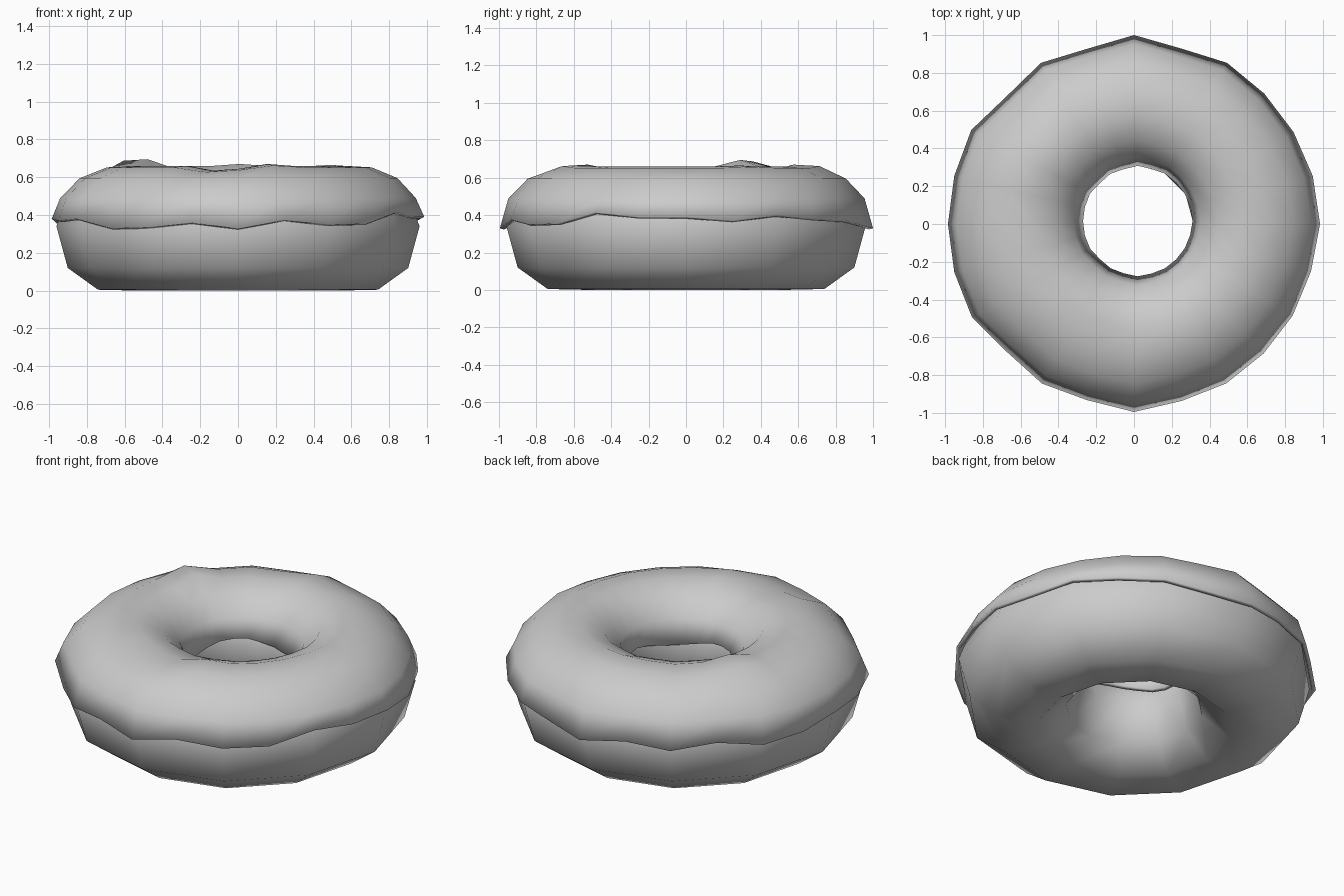
import bpy, bmesh, math

if "Cube" in bpy.data.objects:
    bpy.data.objects.remove(bpy.data.objects["Cube"])


def lathe(name, rings, closed):
    """Skin a list of rings (each a list of points) into a revolved surface."""
    bm = bmesh.new()
    rows = [[bm.verts.new(p) for p in ring] for ring in rings]
    n = len(rows[0])
    last = len(rows) if closed else len(rows) - 1
    for i in range(last):
        a, b = rows[i], rows[(i + 1) % len(rows)]
        for j in range(n):
            k = (j + 1) % n
            bm.faces.new((a[j], a[k], b[k], b[j]))
    bm.normal_update()
    for f in bm.faces:
        f.smooth = True
    me = bpy.data.meshes.new(name)
    bm.to_mesh(me)
    bm.free()
    ob = bpy.data.objects.new(name, me)
    bpy.context.collection.objects.link(ob)
    return ob


# Dough: 12-sided ring, profile runs up the outside and down the hole
dough_profile = [(0.52, 0.0), (0.74, 0.005), (0.90, 0.12), (0.96, 0.34), (0.90, 0.50),
                 (0.76, 0.60), (0.50, 0.60), (0.37, 0.50), (0.315, 0.34), (0.37, 0.12)]
dough_rings = [[(r * math.cos(j * math.pi / 6), r * math.sin(j * math.pi / 6), z)
                for j in range(12)] for r, z in dough_profile]
lathe("dough", dough_rings, True)

# Icing: 24 columns from angle 0, with uneven rim height and rim radius
rim_z = [.39, .37, .40, .38, .37, .35, .33, .36, .34, .37, .34, .35,
         .38, .37, .38, .33, .335, .36, .33, .375, .35, .355, .415, .39]
rim_r = [.985, .98, .975, .976, .985, .962, 1.0, .96, .985, .955, .995, .985,
         .985, .985, .99, .955, .975, .965, .995, .97, .975, .97, .97, .97]
top_dz = {10: .035, 17: -.025, 18: -.015, 19: .01, 6: .01, 2: .005}
icing_profile = [(0.94, .49), (0.84, .595), (0.70, .652), (0.56, .66),
                 (0.43, .615), (0.335, .52), (0.29, .40)]

icing_rings = []
cols = [j * math.pi / 12 for j in range(24)]
icing_rings.append([(rim_r[j] * math.cos(a), rim_r[j] * math.sin(a), rim_z[j])
                    for j, a in enumerate(cols)])
for i, (r, z) in enumerate(icing_profile):
    w = i / (len(icing_profile) - 1)
    ring = []
    for j, a in enumerate(cols):
        rr = r * (1 + (rim_r[j] / 0.985 - 1) * (1 - 0.3 * w))
        dz = top_dz.get(j, 0) if i in (2, 3) else 0
        if i == 6:
            dz = 0.02 * math.sin(3 * a + 1)
        ring.append((rr * math.cos(a) + 0.02 * w, rr * math.sin(a) + 0.015 * w, z + dz))
    icing_rings.append(ring)
icing = lathe("icing", icing_rings, False)
shell = icing.modifiers.new("thickness", 'SOLIDIFY')
shell.thickness = 0.022
shell.offset = -1
